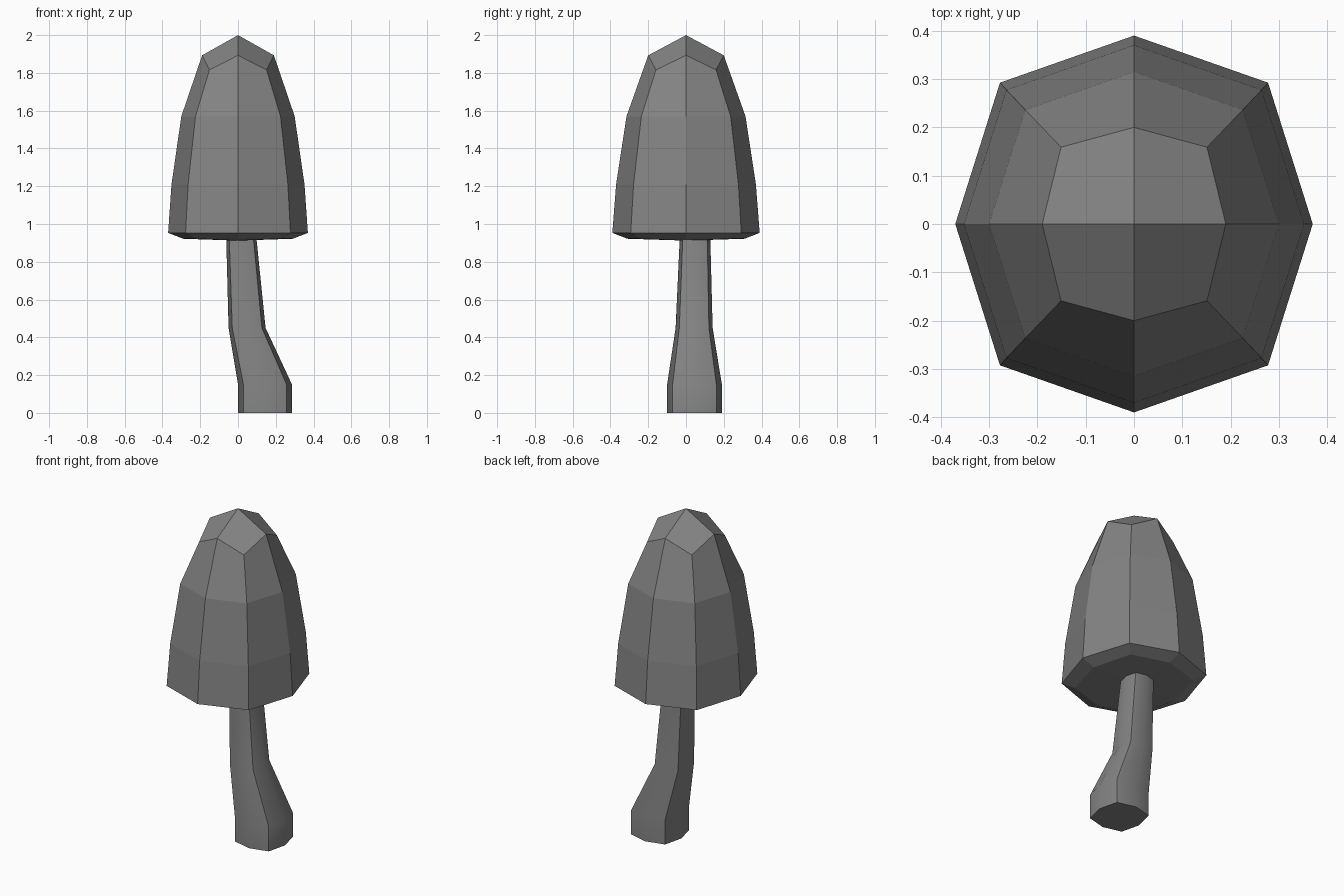
import bpy, bmesh, math

if "Cube" in bpy.data.objects:
    bpy.data.objects.remove(bpy.data.objects["Cube"])


def ring(bm, cx, cy, z, rx, ry, diag, dz=0.0):
    """Eight-sided ring: axis points at full radius, corner points scaled by diag."""
    dirs = [(1, 0), (1, 1), (0, 1), (-1, 1), (-1, 0), (-1, -1), (0, -1), (1, -1)]
    verts = []
    for i, (x, y) in enumerate(dirs):
        k = diag if i % 2 else 1.0
        verts.append(bm.verts.new((cx + x * rx * k, cy + y * ry * k,
                                   z + (dz if i % 2 else 0.0))))
    return verts


def bridge(bm, rings):
    for a, b in zip(rings, rings[1:]):
        for i in range(8):
            j = (i + 1) % 8
            bm.faces.new((a[i], a[j], b[j], b[i]))


def quad_fan(bm, loop, z):
    """Close a ring with four quads meeting at a centre point."""
    c = bm.verts.new((0, 0, z))
    for i in range(0, 8, 2):
        bm.faces.new((c, loop[i], loop[i + 1], loop[(i + 2) % 8]))


def finish(bm, name, mat):
    bmesh.ops.recalc_face_normals(bm, faces=bm.faces)
    mesh = bpy.data.meshes.new(name)
    bm.to_mesh(mesh)
    bm.free()
    mesh.materials.append(mat)
    obj = bpy.data.objects.new(name, mesh)
    bpy.context.collection.objects.link(obj)
    return obj


dark = bpy.data.materials.new("dark_grey")
dark.diffuse_color = (0.23, 0.23, 0.23, 1)
dark.use_nodes = True
dark.node_tree.nodes["Principled BSDF"].inputs["Base Color"].default_value = dark.diffuse_color

# Cap: tall faceted bell with a shallow underside
bm = bmesh.new()
profile = [(0.922, 0.29, 0.31, 0.78, 0), (0.953, 0.37, 0.39, 0.75, 0),
           (1.21, 0.352, 0.37, 0.75, 0), (1.57, 0.30, 0.315, 0.75, 0),
           (1.893, 0.19, 0.20, 0.795, -0.077)]
cap = [ring(bm, 0, 0, z, rx, ry, d, dz) for z, rx, ry, d, dz in profile]
bridge(bm, cap)
quad_fan(bm, cap[0], 0.912)
quad_fan(bm, cap[-1], 2.0)
finish(bm, "mushroom_cap", dark)

# Stem: bent eight-sided stalk with a thicker foot
bm = bmesh.new()
path = [(0.143, 0.045, 0.0, 0.143, 0.145), (0.143, 0.045, 0.15, 0.143, 0.145),
        (0.048, 0.043, 0.45, 0.098, 0.098), (0.016, 0.048, 0.95, 0.079, 0.08)]
stem = [ring(bm, cx, cy, z, rx, ry, 0.8) for cx, cy, z, rx, ry in path]
bridge(bm, stem)
bm.faces.new(stem[0])
bm.faces.new(stem[-1])
stalk = finish(bm, "mushroom_stem", dark)
bpy.context.view_layer.objects.active = stalk
stalk.select_set(True)
bpy.ops.object.shade_smooth_by_angle(angle=math.radians(30))
